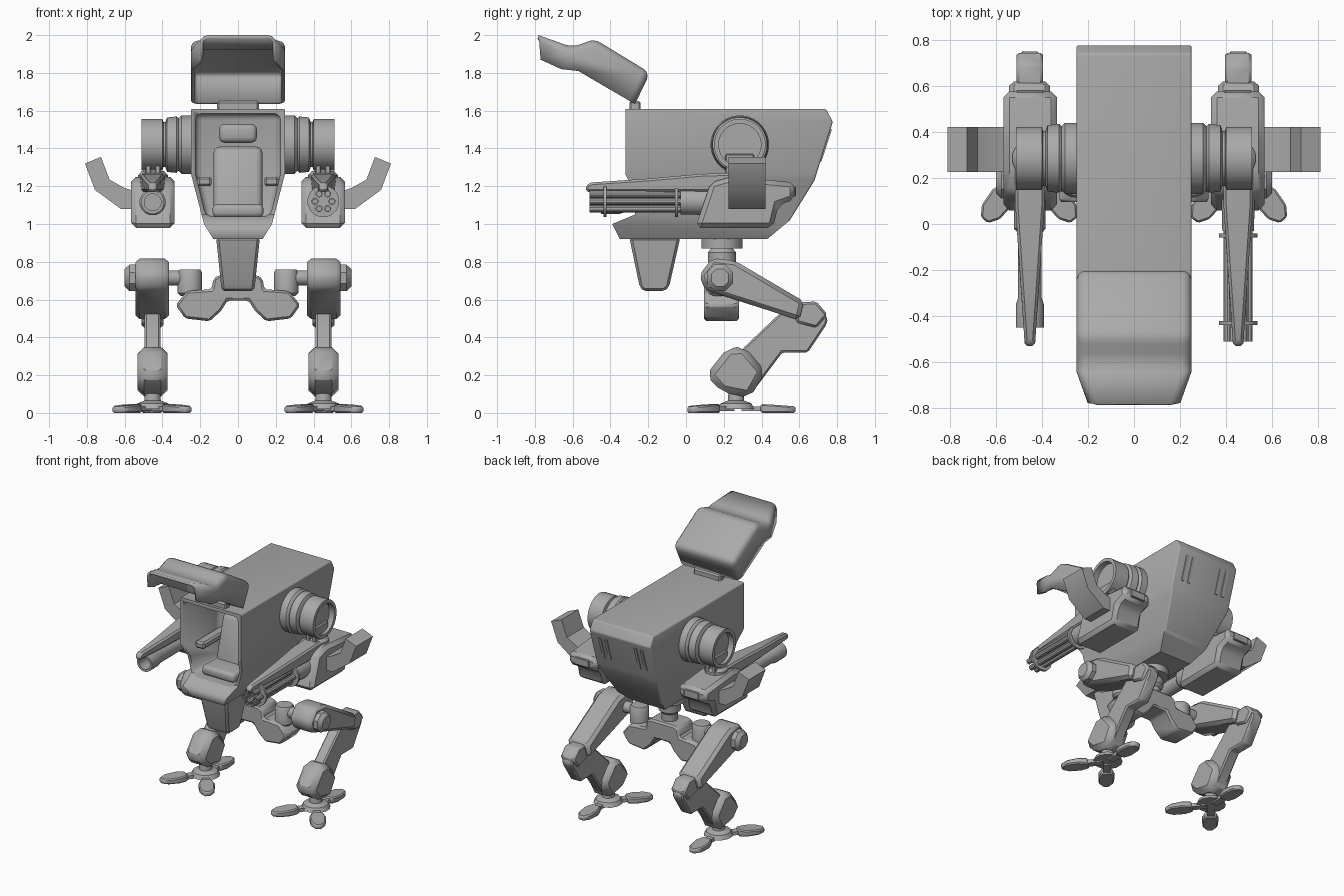
import bpy
import bmesh
import math
from mathutils import Vector

default = bpy.data.objects.get("Cube")
if default:
    bpy.data.objects.remove(default, do_unlink=True)

grey = bpy.data.materials.new("plain_grey")
grey.use_nodes = True
grey.diffuse_color = (0.4, 0.4, 0.4, 1)
grey.node_tree.nodes["Principled BSDF"].inputs["Base Color"].default_value = grey.diffuse_color


def place(axis, a, b, t):
    return Vector({"X": (t, a, b), "Y": (a, t, b), "Z": (a, b, t)}[axis])


def finish(name, bm, mirror=False, angle=35):
    bmesh.ops.recalc_face_normals(bm, faces=bm.faces)
    mesh = bpy.data.meshes.new(name)
    bm.to_mesh(mesh)
    bm.free()
    mesh.materials.append(grey)
    obj = bpy.data.objects.new(name, mesh)
    bpy.context.collection.objects.link(obj)
    bpy.ops.object.select_all(action="DESELECT")
    obj.select_set(True)
    bpy.context.view_layer.objects.active = obj
    bpy.ops.object.shade_smooth_by_angle(angle=math.radians(angle))
    if mirror:
        obj.modifiers.new("mirror", "MIRROR")
    return obj


def prism(name, axis, points, lo, hi, bevel=0, segments=1, mirror=False,
          cuts=(), shape=None, drop=None, where=None):
    """Extrude a profile along an axis, then reshape, open and bevel it."""
    bm = bmesh.new()
    ends = [[bm.verts.new(place(axis, a, b, t)) for a, b in points] for t in (lo, hi)]
    for ring in ends:
        bm.faces.new(ring)
    n = len(points)
    for i in range(n):
        j = (i + 1) % n
        bm.faces.new((ends[0][i], ends[0][j], ends[1][j], ends[1][i]))
    for co, normal in cuts:
        bmesh.ops.bisect_plane(bm, geom=bm.verts[:] + bm.edges[:] + bm.faces[:],
                               plane_co=co, plane_no=normal)
    if shape:
        for v in bm.verts:
            shape(v.co)
    bmesh.ops.recalc_face_normals(bm, faces=bm.faces)
    bm.normal_update()
    if drop:
        bmesh.ops.delete(bm, geom=[f for f in bm.faces if drop(f.normal)], context="FACES")
    if bevel:
        edges = [e for e in bm.edges if e.calc_face_angle(0) > 0.4
                 and (where is None or where((e.verts[0].co + e.verts[1].co) / 2))]
        bmesh.ops.bevel(bm, geom=edges, offset=bevel, offset_type="OFFSET", affect="EDGES",
                        segments=segments, profile=0.5, clamp_overlap=True)
    return finish(name, bm, mirror)


def box(name, x, y, z, bevel=0.01, segments=1, mirror=False):
    rect = [(y[0], z[0]), (y[1], z[0]), (y[1], z[1]), (y[0], z[1])]
    return prism(name, "X", rect, *x, bevel, segments, mirror)


def lathe(name, axis, centre, profile, sides=24, mirror=False):
    """Turn (radius, distance) pairs about an axis and cap both ends."""
    bm = bmesh.new()
    rings = []
    for r, t in profile:
        turns = [2 * math.pi * (i + 0.5) / sides for i in range(sides)]
        rings.append([bm.verts.new(place(axis, centre[0] + r * math.cos(a),
                                         centre[1] + r * math.sin(a), t)) for a in turns])
    for low, high in zip(rings, rings[1:]):
        for i in range(sides):
            j = (i + 1) % sides
            bm.faces.new((low[i], low[j], high[j], high[i]))
    bm.faces.new(rings[0])
    bm.faces.new(rings[-1])
    return finish(name, bm, mirror)


# Hull: side profile narrowed towards the keel, with a hollow cockpit
def keel(co):
    if co.z < 1.0:
        co.x *= 0.52 + 0.2 * (co.z - 0.92) / 0.08
    elif co.z < 1.27:
        co.x *= 0.72 + 0.28 * (co.z - 1.0) / 0.27


levels = [((0, 0, z), (0, 0, 1)) for z in (1.0, 1.27)]
hull = prism("hull", "X",
             [(-0.32, 1.61), (-0.32, 1.26), (-0.27, 1.17), (-0.27, 1.05), (-0.39, 1.0),
              (-0.35, 0.92), (0.43, 0.92), (0.55, 1.02), (0.68, 1.23), (0.777, 1.54), (0.74, 1.61)],
             -0.25, 0.25, 0.045, 3, cuts=levels, shape=keel,
             where=lambda c: c.z > 1.1 and c.y > -0.25)
cavity = prism("cockpit_cutter", "X", [(-0.6, 1.04), (0.1, 1.04), (0.1, 1.585), (-0.6, 1.585)],
               -0.225, 0.225, 0.035, 3, cuts=levels[1:], shape=keel)
cavity.hide_render = True
cut = hull.modifiers.new("cockpit", "BOOLEAN")
cut.operation = "DIFFERENCE"
cut.object = cavity
bpy.context.view_layer.objects.active = hull
bpy.ops.object.modifier_apply(modifier=cut.name)
bpy.data.objects.remove(cavity, do_unlink=True)

# Rear vent slats
for x in (0.11, 0.16):
    prism("rear_vent", "X", [(0.772, 1.5), (0.765, 1.5), (0.71, 1.33), (0.717, 1.33)],
          x, x + 0.022, mirror=True)


# Raised canopy: thin shell open below and at the tip
def nose_taper(co):
    if co.y < -0.64:
        co.x *= 1 - 0.2 * (-0.64 - co.y) / 0.14


canopy = prism("canopy", "X",
               [(-0.78, 2.0), (-0.6, 1.935), (-0.485, 1.98), (-0.19, 1.8),
                (-0.27, 1.635), (-0.57, 1.81), (-0.66, 1.82), (-0.77, 1.87)],
               -0.25, 0.25, 0.04, 3, cuts=[((0, -0.64, 0), (0, 1, 0))], shape=nose_taper,
               drop=lambda n: abs(n.x) < 0.2 and n.y < -0.05 and n.z < 0.25)
shell = canopy.modifiers.new("shell", "SOLIDIFY")
shell.thickness = 0.02
box("canopy_hinge", (-0.11, 0.11), (-0.3, -0.24), (1.59, 1.65))

# Pilot seat and consoles
prism("seat_back", "X", [(-0.1, 1.06), (0.03, 1.06), (0.1, 1.41), (0.0, 1.41)],
      -0.13, 0.13, 0.035, 3)
box("seat_cushion", (-0.135, 0.135), (-0.24, 0.02), (1.035, 1.105), 0.025, 3)
box("headrest", (-0.1, 0.1), (0.01, 0.11), (1.43, 1.53), 0.03, 3)
box("side_console", (0.14, 0.215), (-0.2, 0.11), (1.2, 1.25), 0.012, mirror=True)


# Chin pod and swivel neck
def pod_taper(co):
    co.x *= 1 - 0.25 * (0.92 - co.z) / 0.275


prism("chin_pod", "X", [(-0.3, 0.93), (-0.245, 0.665), (-0.225, 0.645), (-0.115, 0.645),
                        (-0.09, 0.665), (-0.03, 0.93)], -0.115, 0.115, 0.015, shape=pod_taper)
lathe("swivel_disc", "Z", (0, 0.19), [(0.11, 0.87), (0.11, 0.93)])
lathe("neck", "Z", (0, 0.19), [(0.055, 0.68), (0.055, 0.78), (0.075, 0.8),
                               (0.075, 0.85), (0.05, 0.88)])

# Pelvis with two lobes
half = [(0.1, 0.73), (0.13, 0.71), (0.14, 0.655), (0.27, 0.645), (0.33, 0.57),
        (0.28, 0.5), (0.15, 0.485), (0.09, 0.54), (0.055, 0.595)]
prism("pelvis", "Y", half + [(-x, z) for x, z in reversed(half)], 0.095, 0.28, 0.012)
lathe("hip_knuckle", "Z", (0.255, 0.18), [(0.05, 0.62), (0.065, 0.635), (0.065, 0.745),
                                          (0.055, 0.76)], mirror=True)
lathe("hip_axle", "X", (0.18, 0.715), [(0.04, 0.25), (0.04, 0.38)], mirror=True)

# Legs
prism("thigh", "X", [(0.07, 0.73), (0.14, 0.82), (0.26, 0.805), (0.625, 0.59),
                     (0.6, 0.49), (0.1, 0.65)], 0.365, 0.543, 0.022, mirror=True)
lathe("hip_cap", "X", (0.18, 0.715), [(0.075, 0.53), (0.075, 0.575), (0.05, 0.6)], 8, True)
prism("shin", "X", [(0.3, 0.34), (0.5, 0.53), (0.6, 0.58), (0.71, 0.56), (0.75, 0.5),
                    (0.745, 0.47), (0.645, 0.32), (0.51, 0.32), (0.36, 0.12), (0.24, 0.16)],
      0.41, 0.495, 0.01, mirror=True)
prism("knee_plate", "X", [(0.6, 0.585), (0.69, 0.59), (0.75, 0.52), (0.69, 0.45), (0.58, 0.48)],
      0.395, 0.51, 0.012, mirror=True)
prism("ankle_guard", "X", [(0.105, 0.2), (0.22, 0.345), (0.31, 0.35), (0.42, 0.22),
                           (0.34, 0.08), (0.19, 0.11)], 0.372, 0.532, 0.035, mirror=True)
lathe("ankle", "Z", (0.452, 0.265), [(0.1, 0.02), (0.085, 0.05), (0.045, 0.065),
                                     (0.04, 0.13)], 12, True)


# Feet: two splayed front toes and one rear toe
def toe_pose(angle):
    def pose(co):
        if co.z > 0.02:
            co.z -= 0.09 * max(0, co.x - 0.17)
        along, across = co.x, co.y
        co.x = 0.455 + along * math.cos(angle) - across * math.sin(angle)
        co.y = 0.265 + along * math.sin(angle) + across * math.cos(angle)
    return pose


for degrees in (90, -52, -128):
    pose = toe_pose(math.radians(degrees))
    prism("toe_link", "Z", [(0.03, -0.025), (0.16, -0.025), (0.16, 0.025), (0.03, 0.025)],
          0.01, 0.035, shape=pose, mirror=True)
    prism("toe", "Z", [(0.13, -0.035), (0.19, -0.055), (0.27, -0.05), (0.315, -0.02),
                       (0.315, 0.02), (0.27, 0.05), (0.19, 0.055), (0.13, 0.035)],
          0, 0.047, 0.008, shape=pose, mirror=True)

# Shoulders: stepped drum with a recessed outer end
lathe("shoulder", "X", (0.285, 1.42),
      [(0.155, 0.22), (0.155, 0.3), (0.14, 0.315), (0.15, 0.325), (0.145, 0.375), (0.12, 0.385),
       (0.12, 0.395), (0.137, 0.4), (0.137, 0.512), (0.112, 0.512), (0.112, 0.47)], 32, True)

# Weapon arms
for x in (0.41, 0.46):
    box("arm_strut", (x, x + 0.03), (0.21, 0.36), (1.2, 1.37), 0.005, mirror=True)
lathe("arm_mount", "Z", (0.45, 0.285), [(0.08, 1.2), (0.08, 1.26), (0.06, 1.28)], 16, True)
prism("weapon_housing", "X",
      [(0.05, 0.98), (0.13, 1.22), (0.24, 1.25), (0.36, 1.24), (0.575, 1.22), (0.575, 1.13),
       (0.49, 1.1), (0.46, 0.98)], 0.335, 0.566, 0.025, mirror=True)
box("housing_exhaust", (0.39, 0.51), (0.45, 0.582), (1.145, 1.2), 0.004, mirror=True)


def fairing_taper(co):
    width = 0.022 + 0.043 * min(1, max(0, (co.y + 0.53) / 0.63))
    co.x = 0.452 + math.copysign(width, co.x - 0.452)


prism("weapon_fairing", "X", [(0.25, 1.27), (0.08, 1.265), (-0.2, 1.24), (-0.5, 1.22),
                              (-0.53, 1.205), (-0.53, 1.17), (-0.25, 1.17), (0.25, 1.17)],
      0.4, 0.5, 0.012, shape=fairing_taper, mirror=True)
prism("arm_shield", "Y", [(0.55, 1.08), (0.62, 1.08), (0.757, 1.18), (0.81, 1.32),
                          (0.725, 1.355), (0.68, 1.235), (0.6, 1.19), (0.55, 1.175)],
      0.225, 0.422, mirror=True)

# Right cannon: hollow tube
lathe("right_cannon", "Y", (-0.452, 1.115),
      [(0.07, 0.15), (0.07, -0.02), (0.052, -0.04), (0.052, -0.32), (0.062, -0.35),
       (0.062, -0.45), (0.045, -0.45), (0.045, -0.3)], 16)

# Left rotary gun: ring of barrels held by two collars
for i in range(6):
    turn = math.pi * i / 3
    lathe("left_barrel", "Y", (0.452 + 0.045 * math.cos(turn), 1.12 + 0.045 * math.sin(turn)),
          [(0.019, 0.15), (0.019, -0.51), (0.012, -0.51), (0.012, -0.45)], 10)
lathe("left_gun_core", "Y", (0.452, 1.12), [(0.03, 0.15), (0.03, -0.42)], 12)
lathe("left_gun_base", "Y", (0.452, 1.12), [(0.075, 0.15), (0.07, -0.03)], 16)
for y in (-0.05, -0.43):
    lathe("left_gun_collar", "Y", (0.452, 1.12), [(0.085, y - 0.008), (0.085, y + 0.008)], 16)
